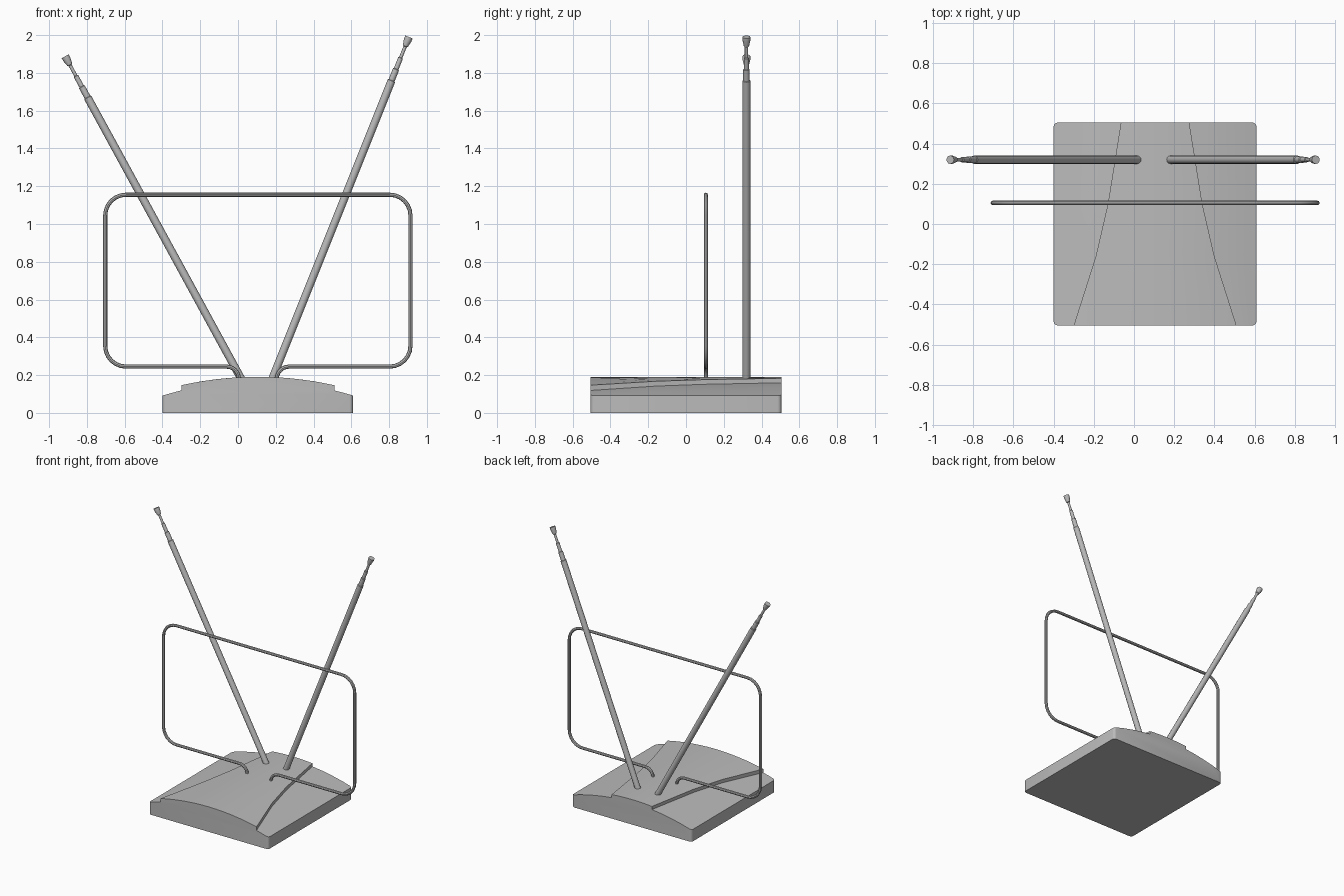
import bpy, bmesh, math
from mathutils import Vector

cube = bpy.data.objects.get("Cube")
if cube:
    bpy.data.objects.remove(cube, do_unlink=True)

grey = bpy.data.materials.new("plain_grey")
grey.use_nodes = True
colour = (0.5, 0.5, 0.5, 1)
grey.diffuse_color = colour
grey.node_tree.nodes["Principled BSDF"].inputs["Base Color"].default_value = colour

CX = 0.105     # middle of the base and of the loop
HALF = 0.505   # half side of the square base


def finish(name, bm):
    bmesh.ops.recalc_face_normals(bm, faces=bm.faces)
    mesh = bpy.data.meshes.new(name)
    bm.to_mesh(mesh)
    bm.free()
    mesh.materials.append(grey)
    obj = bpy.data.objects.new(name, mesh)
    bpy.context.collection.objects.link(obj)
    bpy.ops.object.select_all(action='DESELECT')
    bpy.context.view_layer.objects.active = obj
    obj.select_set(True)
    bpy.ops.object.shade_smooth_by_angle(angle=math.radians(35))
    return obj


def loft(bm, rings):
    loops = [[bm.verts.new(p) for p in ring] for ring in rings]
    n = len(loops[0])
    for a, b in zip(loops, loops[1:]):
        for i in range(n):
            j = (i + 1) % n
            bm.faces.new((a[i], a[j], b[j], b[i]))
    bm.faces.new(loops[0])
    bm.faces.new(loops[-1])


# Base: arched slab with a raised centre panel that narrows to the back
def base_section(y, w):
    half = [(HALF, 0)]
    for i in range(5):
        d = HALF + (w - HALF) * i / 4
        half.append((d, 0.168 - 0.3 * d * d))
    for i in range(6):
        d = w * (1 - i / 6)
        half.append((d, 0.191 - 0.27 * d * d))
    right = [(CX + d, y, z) for d, z in half]
    left = [(CX - d, y, z) for d, z in reversed(half)]
    return right + [(CX, y, 0.191)] + left


bm = bmesh.new()
stations = [(-HALF, 0.405), (-0.16, 0.295), (0.1, 0.235), (HALF, 0.17)]
loft(bm, [base_section(y, w) for y, w in stations])
corners = [e for e in bm.edges
           if all(abs(abs(v.co.x - CX) - HALF) < 1e-4
                  and abs(abs(v.co.y) - HALF) < 1e-4 for v in e.verts)
           and abs(e.verts[0].co.z - e.verts[1].co.z) > 0.01]
bmesh.ops.bevel(bm, geom=corners, offset=0.02, segments=3, profile=0.5,
                affect='EDGES')
finish("base", bm)


# Telescopic rods: stepped round profile along a slanted axis
def rod(name, foot, tip):
    foot, tip = Vector(foot), Vector(tip)
    axis = (tip - foot).normalized()
    side = axis.cross(Vector((0, 1, 0)))
    # distance back from the tip, radius
    profile = [((tip - foot).length, 0.021), (0.25, 0.021), (0.247, 0.017),
               (0.185, 0.017), (0.182, 0.013), (0.12, 0.013), (0.117, 0.009),
               (0.055, 0.009), (0.052, 0.014), (0.018, 0.021), (0, 0.021)]
    bm = bmesh.new()
    rings = []
    for back, r in profile:
        centre = tip - axis * back
        angles = [math.tau * k / 12 for k in range(12)]
        rings.append([centre + r * (side * math.cos(a) + Vector((0, math.sin(a), 0)))
                      for a in angles])
    loft(bm, rings)
    finish(name, bm)


rod("left_rod", (0.179, 0.32, 0.175), (0.905, 0.32, 1.99))
rod("right_rod", (0.02, 0.32, 0.175), (-0.915, 0.32, 1.888))


# Wire loop: rounded rectangle whose two ends dip into the base
def arc(cx, cz, r, start, end, n=6):
    return [Vector((cx + r * math.cos(math.radians(start + (end - start) * i / n)), 0.105,
                    cz + r * math.sin(math.radians(start + (end - start) * i / n))))
            for i in range(n + 1)]


LOOP, BOTTOM, TOP, R = 0.808, 0.245, 1.155, 0.11
end_bend = arc(CX + 0.165, BOTTOM - 0.065, 0.065, 180, 90)
half = ([Vector((CX + 0.1, 0.105, 0.165))] + end_bend
        + arc(CX + LOOP - R, BOTTOM + R, R, -90, 0)
        + arc(CX + LOOP - R, TOP - R, R, 0, 90))
mirrored = [Vector((2 * CX - p.x, p.y, p.z)) for p in reversed(half)]
path = half + mirrored

bm = bmesh.new()
rings = []
for i, p in enumerate(path):
    ahead = path[min(i + 1, len(path) - 1)]
    behind = path[max(i - 1, 0)]
    t_in = (p - behind).normalized() if i else (ahead - p).normalized()
    t_out = (ahead - p).normalized() if i < len(path) - 1 else t_in
    tangent = (t_in + t_out).normalized()
    side = tangent.cross(Vector((0, 1, 0)))
    rings.append([p + 0.011 * (side * math.cos(a) + Vector((0, math.sin(a), 0)))
                  for a in (math.tau * k / 8 for k in range(8))])
loft(bm, rings)
finish("wire_loop", bm)
